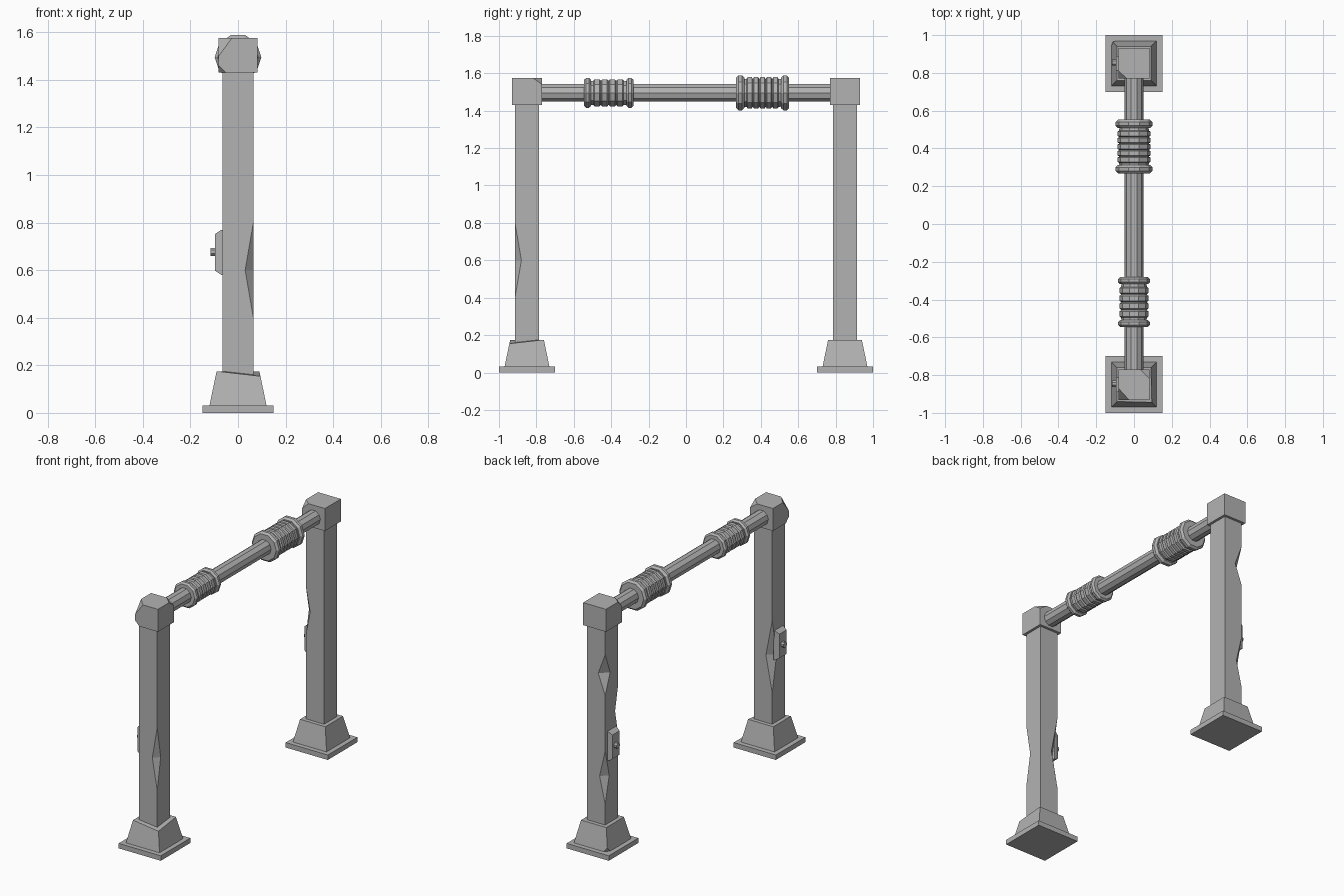
import bpy, bmesh
from math import cos, sin, pi, sqrt
from mathutils import Vector

if "Cube" in bpy.data.objects:
    bpy.data.objects.remove(bpy.data.objects["Cube"], do_unlink=True)

metal = bpy.data.materials.new("worn grey metal")
metal.use_nodes = True
GREY = (0.45, 0.45, 0.45, 1)
metal.diffuse_color = GREY
metal.node_tree.nodes["Principled BSDF"].inputs["Base Color"].default_value = GREY


def finish(bm, name):
    bmesh.ops.recalc_face_normals(bm, faces=bm.faces)
    mesh = bpy.data.meshes.new(name)
    bm.to_mesh(mesh)
    bm.free()
    mesh.materials.append(metal)
    ob = bpy.data.objects.new(name, mesh)
    bpy.context.collection.objects.link(ob)
    return ob


def turned(name, profile, sides, centre, axis="z", phase=0.0, stretch=1.0):
    """Stack of polygon rings (distance, radius) along an axis, closed at both ends."""
    bm = bmesh.new()
    rings = []
    for t, r in profile:
        ring = []
        for i in range(sides):
            a = phase + 2 * pi * i / sides
            u, v = r * cos(a), r * sin(a)
            co = {"x": (t, u, v * stretch), "y": (u, t, v), "z": (u, v, t)}[axis]
            ring.append(bm.verts.new(Vector(co) + Vector(centre)))
        rings.append(ring)
    for low, high in zip(rings, rings[1:]):
        for i in range(sides):
            j = (i + 1) % sides
            bm.faces.new((low[i], low[j], high[j], high[i]))
    bm.faces.new(rings[0])
    bm.faces.new(rings[-1])
    return finish(bm, name)


def square(name, profile, centre, **kw):
    """Four-sided stack, given half widths."""
    return turned(name, [(t, h * sqrt(2)) for t, h in profile], 4, centre, phase=pi / 4, **kw)


def chip_corner(ob, corner, signs, cuts):
    """Slice off a corner, cutting back by a length along each axis."""
    bm = bmesh.new()
    bm.from_mesh(ob.data)
    normal = Vector([s / c for s, c in zip(signs, cuts)]).normalized()
    point = Vector(corner) - Vector((signs[0] * cuts[0], 0, 0))
    bmesh.ops.bisect_plane(bm, geom=bm.verts[:] + bm.edges[:] + bm.faces[:],
                           plane_co=point, plane_no=normal, clear_outer=True)
    bmesh.ops.holes_fill(bm, edges=[e for e in bm.edges if e.is_boundary])
    bmesh.ops.recalc_face_normals(bm, faces=bm.faces)
    bm.to_mesh(ob.data)
    bm.free()


def chip_edge(ob, x, y, z, radius, height):
    """Carve a diamond-shaped nick into an upright edge."""
    cutter = turned("nick_cutter", [(-height, 0.0005), (0, radius), (height, 0.0005)],
                    4, (x, y, z))
    mod = ob.modifiers.new("nick", "BOOLEAN")
    mod.operation = "DIFFERENCE"
    mod.solver = "EXACT"
    mod.object = cutter
    deps = bpy.context.evaluated_depsgraph_get()
    ob.data = bpy.data.meshes.new_from_object(ob.evaluated_get(deps))
    ob.modifiers.clear()
    bpy.data.objects.remove(cutter, do_unlink=True)


POST = 0.065
CAP = 0.081
CAP_LOW, CAP_HIGH = 1.43, 1.575
# nicks per post: side x, side y, height, radius, half length
nicks = {
    "front": [(1, -1, 0.60, 0.035, 0.20), (-1, 1, 0.61, 0.045, 0.23)],
    "back": [(-1, 1, 1.14, 0.05, 0.13), (-1, 1, 0.48, 0.04, 0.17),
             (-1, -1, 0.87, 0.03, 0.15)],
}
# broken cap corners: side x, y, z and cut lengths
breaks = {
    "front": [((-1, -1, 1), (0.055, 0.06, 0.075)), ((-1, -1, -1), (0.03, 0.03, 0.03)),
              ((1, 1, 1), (0.05, 0.05, 0.035))],
    "back": [((-1, -1, 1), (0.045, 0.04, 0.04))],
}

for end, y in (("front", -0.85), ("back", 0.85)):
    # foot plate and tapered pedestal
    square(end + "_foot_plate", [(0, 0.15), (0.032, 0.15)], (0, y, 0))
    pedestal = square(end + "_pedestal", [(0.03, 0.12), (0.06, 0.114), (0.175, 0.09)], (0, y, 0))
    if end == "front":
        chip_corner(pedestal, (0.09, y - 0.09, 0.175), (1, -1, 1), (0.18, 0.18, 0.02))
    else:
        chip_corner(pedestal, (-0.12, y + 0.12, 0.03), (-1, 1, -1), (0.03, 0.03, 0.05))

    # upright post with worn edges
    post = square(end + "_post", [(0.16, POST), (1.44, POST)], (0, y, 0))
    for sx, sy, z, radius, height in nicks[end]:
        chip_edge(post, sx * POST, y + sy * POST, z, radius, height)

    # block on top of the post
    cap = square(end + "_cap", [(CAP_LOW, CAP), (CAP_HIGH, CAP)], (0, y, 0))
    for signs, cuts in breaks[end]:
        corner = (signs[0] * CAP, y + signs[1] * CAP, CAP_HIGH if signs[2] > 0 else CAP_LOW)
        chip_corner(cap, corner, signs, cuts)

    # switch box with its knob
    square(end + "_switch_box", [(-0.096, 0.036), (-0.07, 0.044), (-0.06, 0.044)],
           (0, y, 0.675), axis="x", stretch=2.15)
    turned(end + "_switch_knob", [(-0.116, 0.018), (-0.09, 0.018)], 8,
           (0, y + 0.005, 0.677), axis="x", phase=pi / 8)

# cross pipe
BAR_Z = 1.495
turned("cross_pipe", [(-0.8, 0.049), (0.8, 0.049)], 10, (0, 0, BAR_Z), axis="y")


def coupling(name, y, half, flange, radius, ribs):
    """Ribbed sleeve between two bevelled collars."""
    thick, bevel = flange * 0.45, flange * 0.13
    for side, label in ((-1, "front"), (1, "back")):
        mid = y + side * (half - thick / 2)
        collar = [(-thick / 2, flange - bevel), (-thick / 2 + bevel, flange),
                  (thick / 2 - bevel, flange), (thick / 2, flange - bevel)]
        turned(f"{name}_{label}_collar", collar, 10, (0, mid, BAR_Z), axis="y")
    core = half - thick - 0.012
    step = 2 * core / ribs
    profile = [(-half + 0.01, radius * 0.84)]
    for i in range(ribs):
        start = -core + i * step
        profile += [(start, radius * 0.9), (start + step * 0.15, radius),
                    (start + step * 0.8, radius), (start + step * 0.95, radius * 0.9)]
    profile.append((half - 0.01, radius * 0.84))
    turned(name + "_sleeve", profile, 10, (0, y, BAR_Z), axis="y")


coupling("large_coupling", 0.41, 0.142, 0.098, 0.088, 5)
coupling("small_coupling", -0.413, 0.132, 0.084, 0.076, 4)
